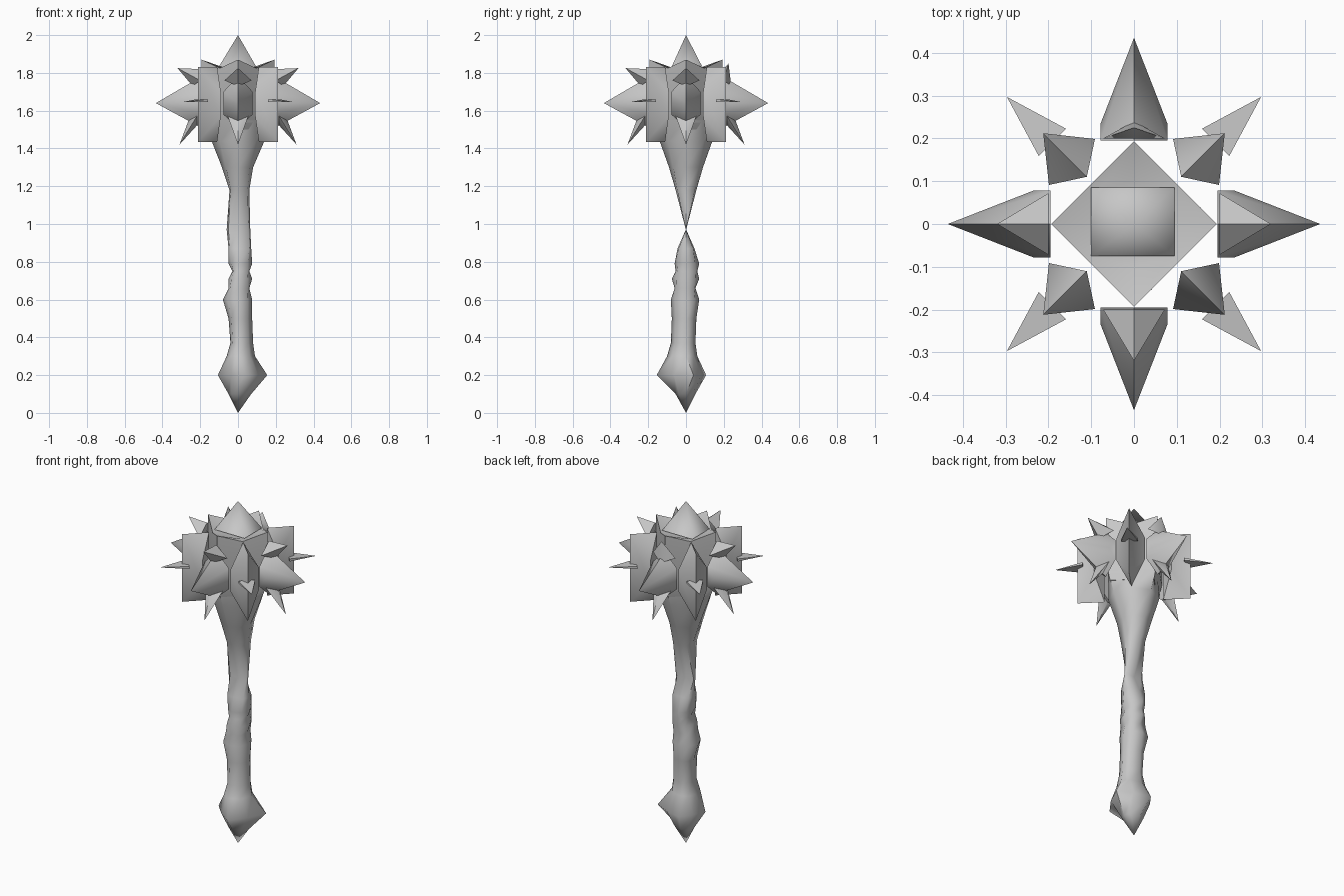
import bpy, bmesh, math
from mathutils import Matrix

cube = bpy.data.objects.get("Cube")
if cube:
    bpy.data.objects.remove(cube, do_unlink=True)

metal = bpy.data.materials.new("grey_metal")
metal.use_nodes = True
GREY = (0.57, 0.57, 0.57, 1)
metal.diffuse_color = GREY
metal.node_tree.nodes["Principled BSDF"].inputs["Base Color"].default_value = GREY


def finish(bm, name, smooth):
    bmesh.ops.recalc_face_normals(bm, faces=bm.faces[:])
    mesh = bpy.data.meshes.new(name)
    bm.to_mesh(mesh)
    bm.free()
    mesh.materials.append(metal)
    ob = bpy.data.objects.new(name, mesh)
    bpy.context.collection.objects.link(ob)
    bpy.ops.object.select_all(action="DESELECT")
    bpy.context.view_layer.objects.active = ob
    ob.select_set(True)
    bpy.ops.object.shade_smooth_by_angle(angle=math.radians(smooth))


def hull(name, points, angle=0, smooth=60):
    """Convex solid through points, turned about the z axis."""
    bm = bmesh.new()
    for p in points:
        bm.verts.new(p)
    bmesh.ops.convex_hull(bm, input=bm.verts[:])
    loose = [v for v in bm.verts if not v.link_faces]
    bmesh.ops.delete(bm, geom=loose, context="VERTS")
    bmesh.ops.transform(bm, matrix=Matrix.Rotation(math.radians(angle), 4, "Z"), verts=bm.verts[:])
    finish(bm, name, smooth)


def loft(name, rings, smooth, lift=0, twist_z=None):
    """Eight-sided tube; ring = z, x min, x max, y min, y max, corner fullness.
    lift raises the axis points of the ring before the last one;
    the ring at twist_z is turned a little."""
    bm = bmesh.new()
    loops = []
    for n, (z, x0, x1, y0, y1, full) in enumerate(rings):
        loop = []
        for i in range(8):
            k = full if i % 2 else 1
            a = i * math.pi / 4
            c = round(math.cos(a), 1) and math.copysign(k, math.cos(a))
            s = round(math.sin(a), 1) and math.copysign(k, math.sin(a))
            up = lift if n == len(rings) - 2 and i % 2 == 0 else 0
            loop.append(bm.verts.new((c * x1 if c > 0 else -c * x0,
                                      s * y1 if s > 0 else -s * y0, z + up)))
        if z == twist_z:
            bmesh.ops.transform(bm, matrix=Matrix.Rotation(0.25, 4, "Z"), verts=loop)
        loops.append(loop)
    for a, b in zip(loops, loops[1:]):
        for i in range(8):
            j = (i + 1) % 8
            bm.faces.new((a[i], a[j], b[j], b[i]))
    bm.faces.new(loops[0])
    bm.faces.new(loops[-1])
    bmesh.ops.remove_doubles(bm, verts=bm.verts[:], dist=0.0008)
    finish(bm, name, smooth)


SQUARE, ROUND, DIAMOND = 0.85, 0.7, 0.5

# Uneven pommel, wrapped grip, pinched waist and neck flaring into the head
loft("handle", [
    (0, 0, 0, 0, 0, ROUND),
    (0.1, -0.05, 0.07, -0.055, 0.05, ROUND),
    (0.2, -0.11, 0.16, -0.16, 0.11, 0.55),
    (0.3, -0.06, 0.09, -0.1, 0.06, ROUND),
    (0.37, -0.04, 0.08, -0.08, 0.05, ROUND),
    (0.5, -0.05, 0.075, -0.075, 0.055, ROUND),
    (0.6, -0.08, 0.075, -0.08, 0.07, ROUND),
    (0.66, -0.05, 0.06, -0.06, 0.05, SQUARE),
    (0.71, -0.05, 0.075, -0.075, 0.07, ROUND),
    (0.75, -0.03, 0.06, -0.055, 0.06, SQUARE),
    (0.79, -0.05, 0.075, -0.06, 0.07, ROUND),
    (0.87, -0.05, 0.07, -0.045, 0.045, SQUARE),
    (0.97, -0.06, 0.065, -0.001, 0.001, SQUARE),
    (1.18, -0.045, 0.06, -0.055, 0.055, SQUARE),
    (1.3, -0.085, 0.08, -0.09, 0.09, 0.75),
    (1.44, -0.14, 0.14, -0.14, 0.14, 0.68),
    (1.55, -0.18, 0.18, -0.18, 0.18, DIAMOND)], 65, twist_z=0.2)

# Diamond core with four raised corners round a dished top
loft("head_core", [(z, -r, r, -r, r, full) for z, r, full in
                   [(1.5, 0.165, DIAMOND), (1.6, 0.193, DIAMOND),
                    (1.825, 0.193, DIAMOND), (1.83, 0.1, 0.8)]], 40, lift=0.045)

# Pointed cap
hull("top_spike", [(x, y, 1.835) for x in (-0.1, 0.095) for y in (-0.075, 0.085)]
     + [(0, 0, 2)], smooth=80)

# Spikes facing the four sides, each with barbs above and below
for name, angle in [("left", 0), ("back", 90), ("right", 180), ("front", 270)]:
    base = [(0.195, t, z) for t in (-0.078, 0.078) for z in (1.58, 1.7)]
    base += [(0.195, 0, 1.51), (0.195, 0, 1.78)]
    ring = [(0.235, t, 1.64) for t in (-0.078, 0.078)]
    hull(name + "_spike", base + ring + [(0.435, 0, 1.64)], angle)
    hull(name + "_lower_barb", [(0.2, -0.065, 1.6), (0.2, 0.065, 1.6), (0.25, 0, 1.58),
                                (0.21, 0, 1.53), (0.31, 0, 1.42)], angle)
    tip = (0.225, 0, 1.85) if name == "back" else (0.32, 0, 1.825)
    hull(name + "_upper_barb", [(0.2, -0.072, 1.76), (0.2, 0.072, 1.76), (0.24, 0, 1.73),
                                (0.2, 0, 1.82), tip], angle)

# Corner flanges, tapering to ridges above and below, with a flat needle each
for name, angle in [("back_left", 45), ("back_right", 135), ("front_right", 225), ("front_left", 315)]:
    sides = [(0.205, t, z) for t in (-0.076, 0.076) for z in (1.57, 1.7)]
    ridges = [(r, 0, z) for r in (0.156, 0.3) for z in (1.435, 1.83)]
    hull(name + "_flange", sides + ridges, angle)
    hull(name + "_needle", [(0.27, t, z) for t in (-0.045, 0.045) for z in (1.645, 1.66)]
         + [(0.42, 0, 1.645)], angle)
